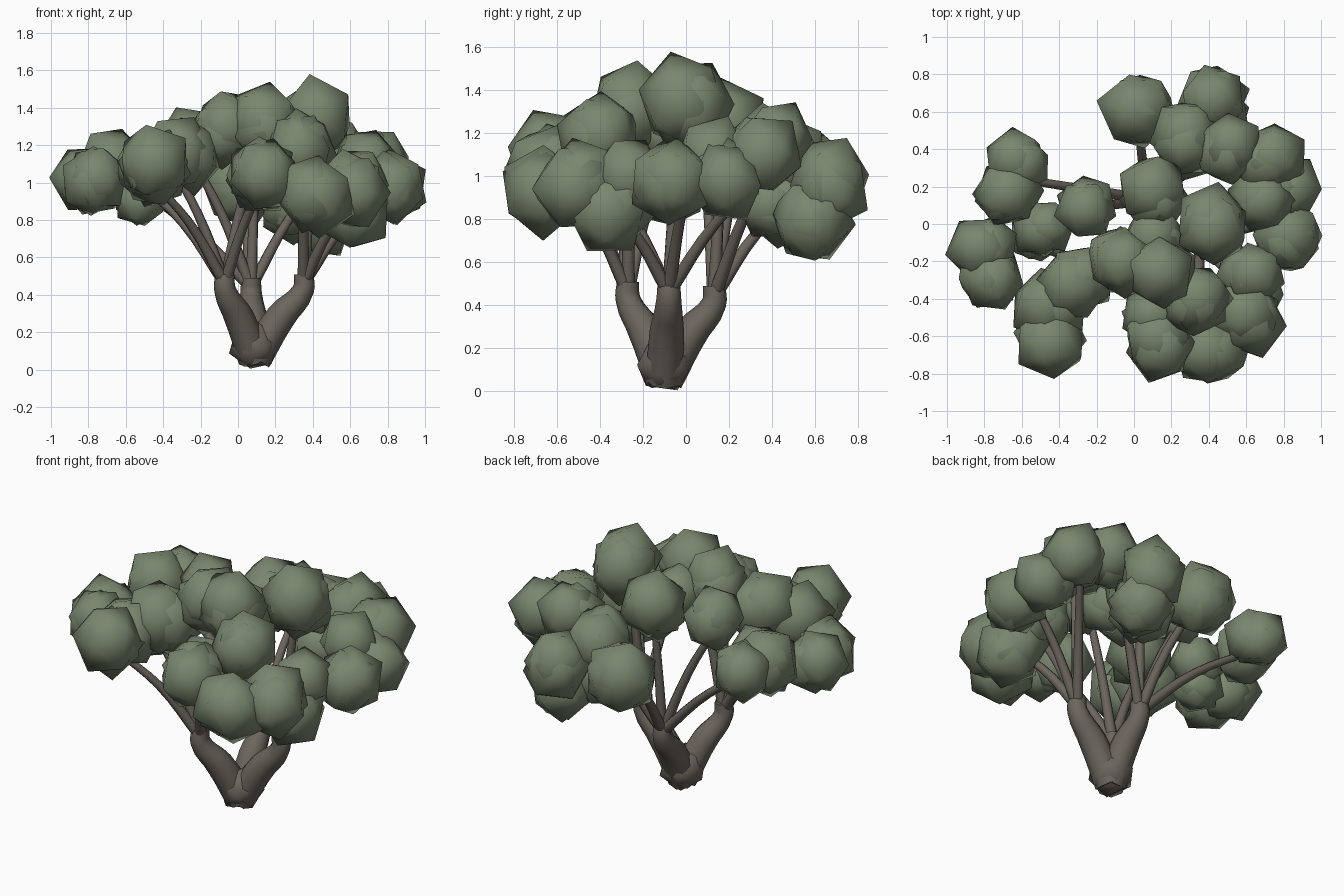
import bpy, random
from mathutils import Vector, Euler

if "Cube" in bpy.data.objects:
    bpy.data.objects.remove(bpy.data.objects["Cube"])

random.seed(11)

def material(name, rgb):
    m = bpy.data.materials.new(name)
    m.diffuse_color = (*rgb, 1)
    m.use_nodes = True
    m.node_tree.nodes["Principled BSDF"].inputs["Base Color"].default_value = m.diffuse_color
    return m

leaf = material("leaf_green", (0.19, 0.24, 0.155))
bark = material("bark_brown", (0.147, 0.13, 0.108))

def blob(name, centre, r, mat, squash=1.0):
    """Irregular, smooth-shaded low-poly lump."""
    bpy.ops.mesh.primitive_ico_sphere_add(subdivisions=1, radius=r, location=centre)
    o = bpy.context.object
    o.name = name
    rot = Euler([random.uniform(0, 6.28) for _ in range(3)]).to_matrix()
    for v in o.data.vertices:
        v.co = rot @ v.co * random.uniform(0.95, 1.08)
        v.co.z *= squash
    o.data.materials.append(mat)
    bpy.ops.object.shade_smooth()

def limb(name, pts, radii):
    """Tapered tube through a few points."""
    cu = bpy.data.curves.new(name, 'CURVE')
    cu.dimensions = '3D'
    cu.bevel_depth = 1
    cu.bevel_resolution = 2
    cu.use_fill_caps = True
    cu.resolution_u = 4
    s = cu.splines.new('BEZIER')
    s.bezier_points.add(len(pts) - 1)
    for p, co, r in zip(s.bezier_points, pts, radii):
        p.co = co
        p.radius = r
        p.handle_left_type = p.handle_right_type = 'AUTO'
    cu.materials.append(bark)
    o = bpy.data.objects.new(name, cu)
    bpy.context.collection.objects.link(o)

# Trunk base
blob("trunk_base", (0.09, -0.10, 0.125), 0.14, bark, 0.95)

# Three main limbs, each splitting into branches that reach the leaf clusters
limbs = {
    "left": ((-0.07, -0.27, 0.51), [(-0.45, -0.55, 1.0), (-0.52, -0.12, 1.0),
             (-0.36, -0.33, 1.1), (0.12, -0.26, 1.25), (0.14, -0.58, 1.0)]),
    "back": ((0.07, 0.13, 0.49), [(-0.66, 0.25, 1.05), (0.02, 0.55, 0.95),
             (-0.26, 0.08, 1.15), (0.1, 0.18, 1.2), (0.5, 0.42, 1.1)]),
    "right": ((0.35, -0.08, 0.51), [(0.42, -0.03, 1.25), (0.62, -0.4, 0.9),
              (0.8, 0.02, 1.0), (0.7, 0.36, 1.0), (0.35, -0.45, 1.1)]),
}
base = Vector((0.09, -0.10, 0.06))
for side, (tip, ends) in limbs.items():
    tip = Vector(tip)
    out = Vector((tip.x - base.x, tip.y - base.y, 0))
    mid = base.lerp(tip, 0.5) + out * 0.04
    limb(side + "_limb", [base, mid, tip - Vector((0, 0, 0.08)), tip],
         [0.09, 0.08, 0.058, 0.052])
    for i, e in enumerate(ends):
        e = Vector(e)
        m = tip.lerp(e, 0.5) + Vector((0, 0, 0.03))
        limb(f"{side}_branch_{i}", [tip - Vector((0, 0, 0.05)), m, e], [0.032, 0.025, 0.02])

# Leaf clumps, grouped by the region of the crown: x, y, z, radius
clumps = {
    "top": [(.42, -.02, 1.35, .20), (.14, -.25, 1.33, .19), (-.06, -.20, 1.30, .18),
            (.10, .18, 1.24, .19), (-.26, .08, 1.23, .16), (.11, -.07, 1.22, .16)],
    "back": [(.015, .61, .98, .20), (.42, .67, .95, .19), (.27, .48, 1.08, .18),
             (.44, .58, .79, .18), (.28, .45, .86, .17)],
    "right": [(.52, .42, 1.17, .17), (.74, .36, 1.10, .18), (.83, .19, .98, .17),
              (.82, -.06, .98, .18), (.69, .12, 1.1, .17)],
    "front_right": [(.62, -.52, .95, .19), (.62, -.36, .84, .19), (.64, -.27, 1.0, .17),
                    (.43, -.67, .93, .19), (.33, -.42, 1.18, .18)],
    "front": [(.14, -.66, 1.04, .18), (.12, -.52, 1.02, .17)],
    "front_left": [(-.32, -.32, 1.16, .19), (-.47, -.43, 1.08, .19), (-.45, -.64, 1.11, .19)],
    "left": [(-.82, -.13, 1.02, .17), (-.78, -.28, 1.0, .17), (-.50, -.03, 1.02, .15),
             (-.67, .17, 1.10, .18), (-.64, .35, 1.08, .16), (-.53, -.06, .93, .14)],
}
crown_core = Vector((0.1, -0.05, 1.05))
for region, items in clumps.items():
    for i, (x, y, z, r) in enumerate(items):
        c = Vector((x, y, z))
        blob(f"{region}_leaf_clump_{i}", c, r * 1.06, leaf, 1.07)
        # companion lump, nudged sideways and slightly towards the crown's middle
        side = Vector([random.uniform(-1, 1) for _ in range(3)]).normalized() * 0.2
        side += (crown_core - c).normalized() * 0.12
        blob(f"{region}_leaf_lump_{i}", c + side * r, r * 1.02, leaf, 1.07)
